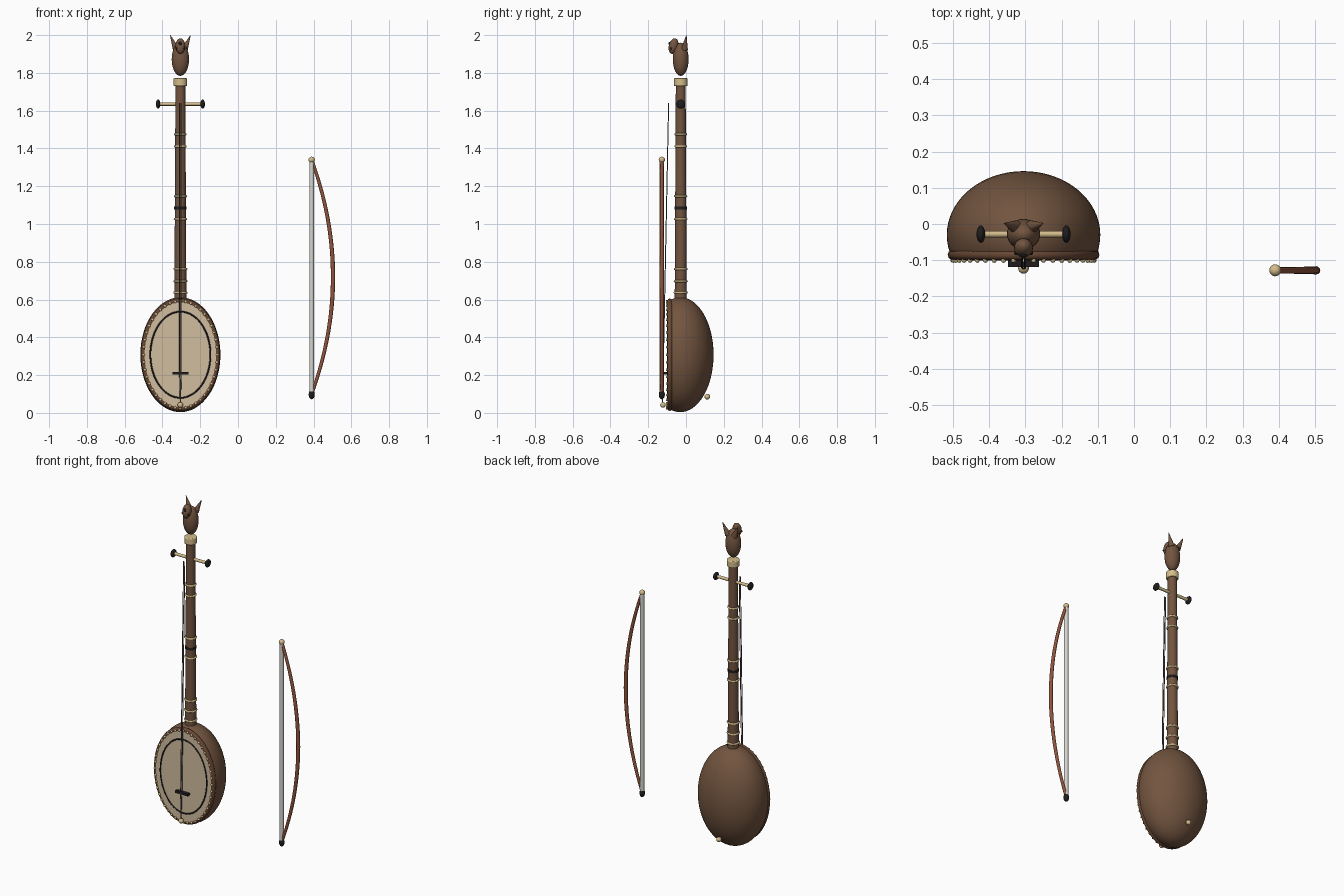
import bpy, bmesh, math
from mathutils import Vector

cube = bpy.data.objects.get("Cube")
if cube:
    bpy.data.objects.remove(cube, do_unlink=True)


def material(name, rgb):
    m = bpy.data.materials.new(name)
    m.use_nodes = True
    m.diffuse_color = (*rgb, 1)
    bsdf = m.node_tree.nodes["Principled BSDF"]
    bsdf.inputs["Base Color"].default_value = (*rgb, 1)
    bsdf.inputs["Roughness"].default_value = 0.6
    return m


WOOD = material("brown wood", (0.17, 0.09, 0.05))
RIM = material("dark brown rim", (0.14, 0.065, 0.035))
SKIN = material("pale hide", (0.64, 0.51, 0.35))
BONE = material("ivory bone", (0.66, 0.51, 0.26))
BLACK = material("ebony black", (0.015, 0.012, 0.013))
RED = material("red wood", (0.28, 0.09, 0.045))
HAIR = material("white horsehair", (0.68, 0.67, 0.63))
STRING = material("grey string", (0.11, 0.105, 0.11))

CX, CY = -0.305, -0.028          # neck axis
BODY = Vector((CX, -0.03, 0.308))  # middle of the bowl


def finish(name, mat):
    ob = bpy.context.object
    ob.name = name
    ob.data.materials.clear()
    ob.data.materials.append(mat)
    bpy.ops.object.transform_apply(location=False, rotation=True, scale=True)
    bpy.ops.object.shade_smooth_by_angle(angle=math.radians(40))
    return ob


def ball(name, mat, loc, radii, segs=24, rot=(0, 0, 0)):
    bpy.ops.mesh.primitive_uv_sphere_add(segments=segs, ring_count=segs // 2,
                                         location=loc, rotation=rot)
    bpy.context.object.scale = radii
    return finish(name, mat)


def rod(name, mat, a, b, r1, r2=None, verts=20):
    a, b = Vector(a), Vector(b)
    d = b - a
    bpy.ops.mesh.primitive_cone_add(vertices=verts, radius1=r1,
                                    radius2=r1 if r2 is None else r2,
                                    depth=d.length, location=(a + b) / 2,
                                    rotation=d.to_track_quat('Z', 'Y').to_euler())
    return finish(name, mat)


def box(name, mat, loc, size):
    bpy.ops.mesh.primitive_cube_add(size=1, location=loc)
    bpy.context.object.scale = size
    return finish(name, mat)


def oval_ring(name, mat, y, rx, rz, minor):
    """Oval tube lying in the front plane."""
    bm = bmesh.new()
    n, k = 72, 10
    rings = []
    for i in range(n):
        a = math.tau * i / n
        rings.append([bm.verts.new((
            CX + (rx + minor * math.cos(t)) * math.cos(a),
            y + minor * math.sin(t),
            BODY.z + (rz + minor * math.cos(t)) * math.sin(a)))
            for t in (math.tau * j / k for j in range(k))])
    for i in range(n):
        p, q = rings[i], rings[(i + 1) % n]
        for j in range(k):
            bm.faces.new((p[j], p[(j + 1) % k], q[(j + 1) % k], q[j]))
    bmesh.ops.recalc_face_normals(bm, faces=bm.faces)
    me = bpy.data.meshes.new(name)
    bm.to_mesh(me)
    bm.free()
    ob = bpy.data.objects.new(name, me)
    bpy.context.collection.objects.link(ob)
    bpy.ops.object.select_all(action='DESELECT')
    ob.select_set(True)
    bpy.context.view_layer.objects.active = ob
    return finish(name, mat)


# Bowl: ellipsoid sliced flat at the front
bowl = ball("bowl", WOOD, BODY, (0.212, 0.176, 0.304), 64, (0, 0, 0))
bm = bmesh.new()
bm.from_mesh(bowl.data)
cut = bmesh.ops.bisect_plane(bm, geom=bm.verts[:] + bm.edges[:] + bm.faces[:],
                             plane_co=(0, -0.055, 0), plane_no=(0, -1, 0), clear_outer=True)
bmesh.ops.holes_fill(bm, edges=[e for e in bm.edges if e.is_boundary])
bm.to_mesh(bowl.data)
bm.free()

# Stretched hide, rim and painted oval
bpy.ops.mesh.primitive_cylinder_add(vertices=72, radius=1, depth=0.025,
                                    location=(CX, -0.0855, BODY.z),
                                    rotation=(math.pi / 2, 0, 0))
bpy.context.object.scale = (0.19, 0.28, 1)
finish("hide_face", SKIN)
oval_ring("rim", RIM, -0.085, 0.195, 0.283, 0.0145)
oval_ring("painted_oval", BLACK, -0.097, 0.159, 0.228, 0.0045)

# Bone studs around the rim
for i in range(44):
    a = math.tau * i / 44
    ball("rim_stud", BONE, (CX + 0.195 * math.cos(a), -0.1,
                            BODY.z + 0.283 * math.sin(a)), (0.0075,) * 3, 10)

# Neck with bands and collar
rod("neck", WOOD, (CX, CY, 0.57), (CX, CY, 1.74), 0.032, 0.026, 32)
for z in (0.637, 0.697, 0.762, 1.026, 1.147, 1.411, 1.475):
    bpy.ops.mesh.primitive_torus_add(location=(CX, CY, z), major_segments=32,
                                     minor_segments=10, minor_radius=0.006,
                                     major_radius=0.032 - 0.005 * (z - 0.57))
    finish("neck_band", BONE)
rod("dark_band", BLACK, (CX, CY, 1.078), (CX, CY, 1.092), 0.0325, verts=32)
collar = rod("collar", BONE, (CX, CY, 1.73), (CX, CY, 1.772), 0.036, verts=32)
bevel = collar.modifiers.new("soft edge", 'BEVEL')
bevel.width = 0.005
bevel.segments = 3
bevel.limit_method = 'ANGLE'

# Tuning peg with a knob at each end
rod("tuning_peg", BONE, (CX - 0.12, CY, 1.635), (CX + 0.12, CY, 1.635), 0.009)
for s in (-1, 1):
    ball("peg_knob", BLACK, (CX + s * 0.118, CY, 1.635), (0.012, 0.024, 0.024))

# Carved animal head
ball("head_neck", WOOD, (CX, CY, 1.872), (0.046, 0.042, 0.088), 32)
ball("head_skull", WOOD, (CX, -0.066, 1.942), (0.026, 0.025, 0.042), 24, (-0.25, 0, 0))
ball("head_nose", BLACK, (CX, -0.084, 1.955), (0.01, 0.009, 0.01), 16)
for s in (-1, 1):
    ball("head_eye", BLACK, (CX + s * 0.02, -0.08, 1.93), (0.006,) * 3, 12)
    rod("head_ear", WOOD, (CX + s * 0.022, -0.008, 1.925),
        (CX + s * 0.054, 0.002, 2.0), 0.018, 0.001)

# Strings, bridge and end buttons
for s in (-1, 1):
    x = CX + s * 0.004
    rod("string_upper", STRING, (x, -0.092, 1.64), (x, -0.121, 0.21), 0.0026, verts=8)
    rod("string_lower", STRING, (x, -0.121, 0.21), (CX, -0.124, 0.04), 0.0026, verts=8)
box("bridge", BLACK, (CX, -0.108, 0.21), (0.085, 0.022, 0.014))
ball("front_button", BONE, (CX, -0.122, 0.042), (0.015,) * 3, 16)
ball("back_button", BONE, (CX, 0.113, 0.086), (0.015,) * 3, 16)

# Bow: curved stick, hair, tip and handle
BX, BY, LOW, HIGH = 0.39, -0.128, 0.1, 1.34
curve = bpy.data.curves.new("bow_stick", 'CURVE')
curve.dimensions = '3D'
curve.bevel_depth = 0.0115
curve.bevel_resolution = 4
curve.use_fill_caps = True
spline = curve.splines.new('POLY')
spline.points.add(32)
for i, p in enumerate(spline.points):
    t = i / 16 - 1
    p.co = (BX + 0.113 * (1 - t * t), BY, LOW + (HIGH - LOW) * i / 32, 1)
    p.radius = 1 - 0.25 * abs(t)
spline.use_smooth = True
stick = bpy.data.objects.new("bow_stick", curve)
curve.materials.append(RED)
bpy.context.collection.objects.link(stick)
rod("bow_hair", HAIR, (BX, BY, LOW), (BX, BY, HIGH), 0.0125, verts=12)
ball("bow_tip", BONE, (BX, BY, HIGH), (0.0165,) * 3, 20)
ball("bow_handle", BLACK, (BX, BY, 0.097), (0.016, 0.016, 0.025), 20)
